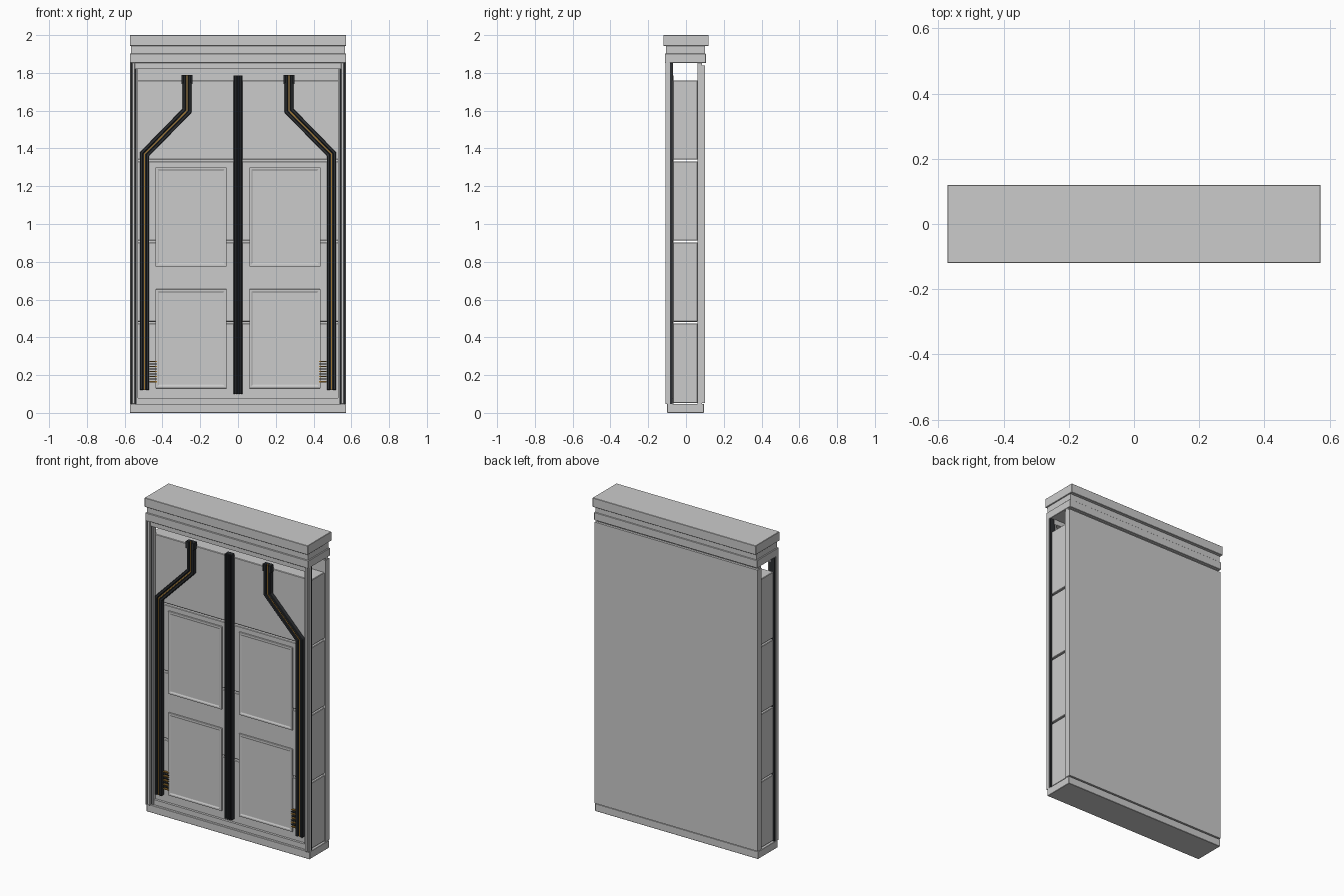
import bpy, bmesh
from mathutils import Vector

if "Cube" in bpy.data.objects:
    bpy.data.objects.remove(bpy.data.objects["Cube"])


def material(name, color):
    m = bpy.data.materials.new(name)
    m.diffuse_color = (*color, 1)
    m.use_nodes = True
    m.node_tree.nodes["Principled BSDF"].inputs["Base Color"].default_value = m.diffuse_color
    return m


DARK = material("dark_rubber", (0.025, 0.028, 0.032))
AMBER = material("amber", (0.35, 0.18, 0.03))


def add_mesh(name, bm, mat=None, bevel=0, segments=1):
    bmesh.ops.recalc_face_normals(bm, faces=bm.faces)
    me = bpy.data.meshes.new(name)
    bm.to_mesh(me)
    bm.free()
    ob = bpy.data.objects.new(name, me)
    bpy.context.collection.objects.link(ob)
    if mat:
        me.materials.append(mat)
    if bevel:
        mod = ob.modifiers.new("bevel", 'BEVEL')
        mod.width = bevel
        mod.segments = segments
    return ob


def box_bm(x, y, z):
    bm = bmesh.new()
    bmesh.ops.create_cube(bm, size=1)
    for v in bm.verts:
        v.co = Vector([(a + b) / 2 + c * (b - a) for c, (a, b) in zip(v.co, (x, y, z))])
    return bm


def box(name, x, y, z, mat=None, bevel=0.0):
    return add_mesh(name, box_bm(x, y, z), mat, bevel)


def ribbon(name, path, o0, o1, y0, y1, mat, bevel=0.0):
    """Rectangular strip swept along an xz path with mitred corners."""
    pts = [Vector(p) for p in path]
    dirs = [(b - a).normalized() for a, b in zip(pts, pts[1:])]
    bm = bmesh.new()
    rings = []
    for i, p in enumerate(pts):
        d0, d1 = dirs[max(i - 1, 0)], dirs[min(i, len(dirs) - 1)]
        n0, n1 = Vector((d0.y, -d0.x)), Vector((d1.y, -d1.x))
        n = (n0 + n1) / (1 + n0.dot(n1))
        ring = []
        for o, y in ((o0, y0), (o1, y0), (o1, y1), (o0, y1)):
            q = p + n * o
            ring.append(bm.verts.new((q.x, y, q.y)))
        rings.append(ring)
    for a, b in zip(rings, rings[1:]):
        for k in range(4):
            bm.faces.new((a[k], a[(k + 1) % 4], b[(k + 1) % 4], b[k]))
    bm.faces.new(rings[0])
    bm.faces.new(rings[-1])
    return add_mesh(name, bm, mat, bevel)


W = 0.573

# Plinth and stepped cornice
box("plinth", (-W, W), (-0.10, 0.095), (0, 0.048), bevel=0.002)
box("cornice_lower", (-W, W), (-0.112, 0.105), (1.852, 1.902), bevel=0.002)
box("cornice_neck", (-0.566, 0.566), (-0.105, 0.10), (1.90, 1.942))
box("cornice_top", (-W, W), (-0.12, 0.12), (1.942, 2.0), bevel=0.002)

# Back wall with a thinner core that leaves shadow gaps at top and bottom
box("back_wall", (-W, W), (0.06, 0.10), (0.052, 1.838))
box("back_core", (-0.57, 0.57), (0.062, 0.085), (0.04, 1.86))

# Four stacked body blocks with thin gaps between
for i in range(4):
    z = 0.053 + i * 0.4295
    box(f"body_block_{i + 1}", (-0.565, 0.565), (-0.07, 0.062), (z, z + 0.4195), bevel=0.003)

# Raised front panels with a shallow recessed field
for s in (-1, 1):
    for z0, z1 in ((0.13, 0.655), (0.775, 1.30)):
        xs = sorted((s * 0.06, s * 0.437))
        bm = box_bm(xs, (-0.080, -0.066), (z0, z1))
        front = min(bm.faces, key=lambda f: f.calc_center_median().y)
        bmesh.ops.inset_region(bm, faces=[front], thickness=0.018)
        bmesh.ops.inset_region(bm, faces=[front], thickness=0.006, depth=-0.004)
        add_mesh("front_panel", bm, None, 0.003, 2)

# Front frame: rails and layered corner posts
box("top_rail", (-0.545, 0.545), (-0.10, -0.068), (1.82, 1.855))
box("bottom_rail", (-0.545, 0.545), (-0.085, -0.065), (0.045, 0.08))
for s in (-1, 1):
    def side(a, b):
        return sorted((s * a, s * b))
    box("post_front", side(0.545, 0.562), (-0.108, -0.085), (0.046, 1.855), bevel=0.003)
    box("post_outer_lip", side(0.567, W), (-0.108, -0.084), (0.046, 1.855))
    box("post_web", side(0.535, 0.572), (-0.088, -0.084), (0.046, 1.855), DARK)
    box("post_seal", side(0.535, 0.571), (-0.084, -0.072), (0.046, 1.855), DARK)
    box("post_inner_lip", side(0.530, 0.537), (-0.09, -0.068), (0.046, 1.855))

    # Cranked cable track: dark base, two ribs, amber wire, end clamp
    path = [(s * 0.495, 0.12), (s * 0.495, 1.37), (s * 0.27, 1.60), (s * 0.27, 1.79)]
    ribbon("track_base", path, -0.020, 0.020, -0.084, -0.068, DARK)
    for o in (-1, 1):
        a, b = sorted((o * 0.007, o * 0.024))
        ribbon("track_rib", path, a, b, -0.097, -0.068, DARK, 0.003)
    ribbon("track_wire", path, -0.003, 0.003, -0.090, -0.080, AMBER)
    for o in (-0.024, 0.024):
        x = s * 0.27 + o
        box("track_clamp", (x - 0.005, x + 0.005), (-0.099, -0.068), (1.745, 1.79), DARK, 0.001)

    # Vent slats beside the lower panel
    for i in range(9):
        z = 0.162 + i * 0.0135
        box("vent_slat", side(0.43, 0.468), (-0.083, -0.068), (z, z + 0.006),
            DARK if i % 2 else AMBER)

# Fluted centre column
box("column_base", (-0.023, 0.023), (-0.092, -0.066), (0.10, 1.785), DARK)
for i in range(4):
    x = -0.0195 + i * 0.013
    box("column_flute", (x - 0.0045, x + 0.0045), (-0.101, -0.09), (0.10, 1.785), DARK, 0.002)
